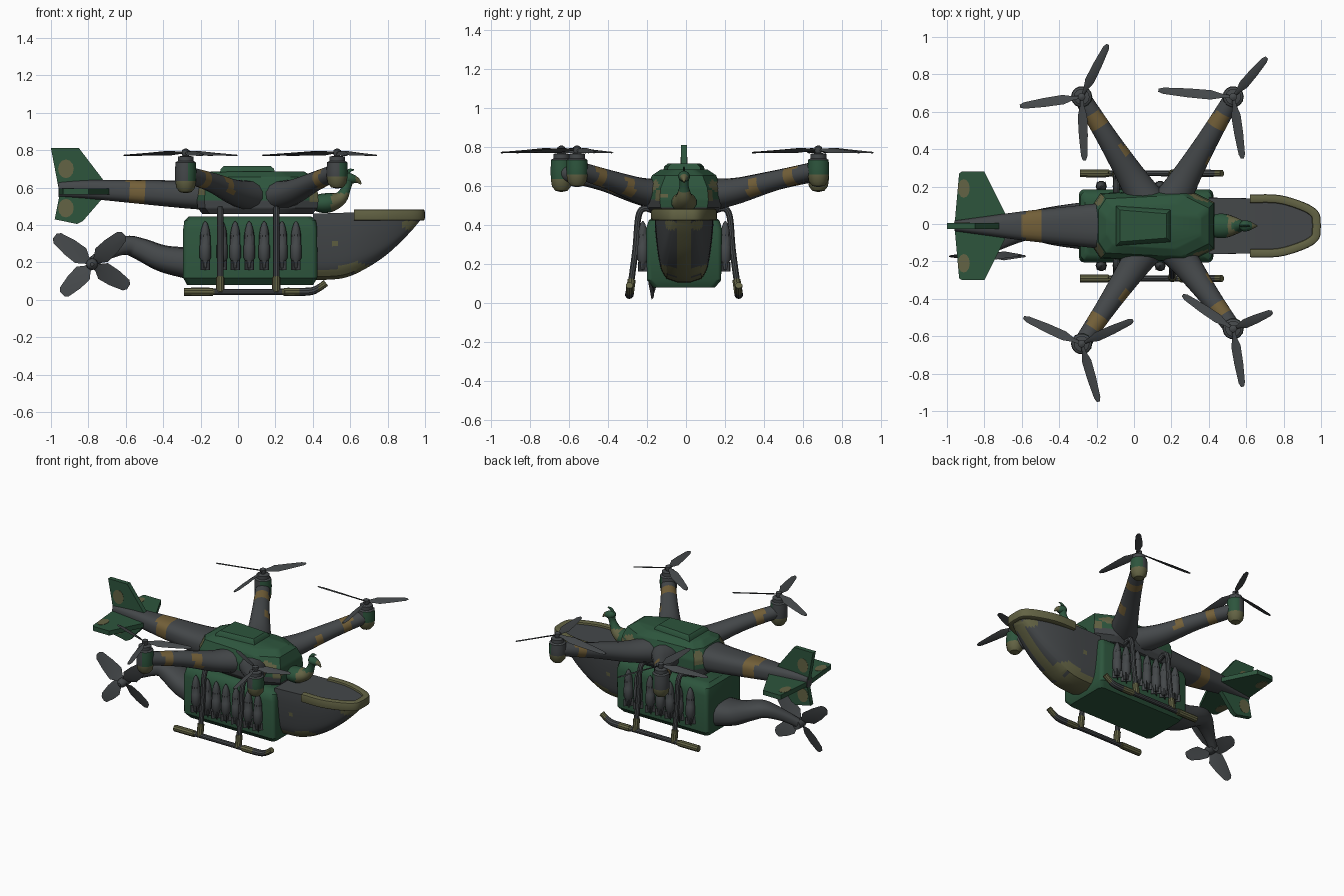
import bpy, bmesh, math
from mathutils import Vector as V, Matrix

if "Cube" in bpy.data.objects:
    bpy.data.objects.remove(bpy.data.objects["Cube"])

# palette: 0 grey, 1 green, 2 olive, 3 tan
MATS = []
for nm, c in (("dark_grey", (.058, .064, .068)), ("forest_green", (.026, .09, .046)),
              ("olive", (.125, .125, .058)), ("tan", (.17, .115, .04))):
    m = bpy.data.materials.new(nm)
    m.diffuse_color = (*c, 1)
    m.use_nodes = True
    m.node_tree.nodes["Principled BSDF"].inputs["Base Color"].default_value = m.diffuse_color
    MATS.append(m)
Y0 = -0.01  # centre line of the craft


def finish(name, bm, rule=0, angle=35):
    bmesh.ops.recalc_face_normals(bm, faces=bm.faces)
    me = bpy.data.meshes.new(name)
    bm.to_mesh(me)
    bm.free()
    for m in MATS:
        me.materials.append(m)
    for p in me.polygons:
        p.material_index = rule(p.center, p.normal) if callable(rule) else rule
    me.shade_smooth()
    me.set_sharp_from_angle(angle=math.radians(angle))
    ob = bpy.data.objects.new(name, me)
    bpy.context.collection.objects.link(ob)
    return ob


def stack(bm, rings):
    rs = [[bm.verts.new(p) for p in r] for r in rings]
    n = len(rs[0])
    for a, b in zip(rs, rs[1:]):
        for i in range(n):
            bm.faces.new((a[i], a[(i + 1) % n], b[(i + 1) % n], b[i]))
    bm.faces.new(rs[0])
    bm.faces.new(rs[-1])


def spline(pts, sub):
    pts = [V(p) for p in pts]
    ext = [pts[0]] + pts + [pts[-1]]
    out = []
    for i in range(len(pts) - 1):
        a, b, c, d = ext[i:i + 4]
        for k in range(sub):
            t = k / sub
            out.append(b + (c - a) * (t / 2) + (a * 2 - b * 5 + c * 4 - d) * (t * t / 2)
                       + (b * 3 - a - c * 3 + d) * (t ** 3 / 2))
    return out + [pts[-1]]


def tube(name, pts, rule=0, n=14, sub=5, power=2, up=(0, 0, 1)):
    # each point: x, y, z, half width, half height
    s = spline(pts, sub)
    pos = [V(p[:3]) for p in s]
    rings = []
    for i, p in enumerate(s):
        d = (pos[min(i + 1, len(s) - 1)] - pos[max(i - 1, 0)]).normalized()
        side = d.cross(V(up)).normalized()
        top = side.cross(d)
        ring = []
        for k in range(n):
            a = 2 * math.pi * (k + .5) / n
            c, e = math.cos(a), math.sin(a)
            ring.append(pos[i] + side * (math.copysign(abs(c) ** (2 / power), c) * p[3])
                        + top * (math.copysign(abs(e) ** (2 / power), e) * p[4]))
        rings.append(ring)
    bm = bmesh.new()
    stack(bm, rings)
    return finish(name, bm, rule)


def lathe(name, x, y, prof, rule=0, n=14):
    bm = bmesh.new()
    stack(bm, [[(x + r * math.cos(2 * math.pi * k / n), y + r * math.sin(2 * math.pi * k / n), z)
                for k in range(n)] for r, z in prof])
    return finish(name, bm, rule)


def plate(name, pts, thick, mat):
    bm = bmesh.new()
    t = V(thick)
    stack(bm, [[V(p) - t for p in pts], [V(p) + t for p in pts]])
    return finish(name, bm, mat)


def rotor(name, hub, tips, axis, chord):
    bm = bmesh.new()
    hub, axis = V(hub), V(axis)
    for tip in tips:
        d = V(tip) - hub
        side = axis.cross(d).normalized()
        rings = []
        for f, w, tw in ((.03, .35, 35), (.15, .5, 35), (.3, 1, 26), (.6, .9, 18), (.93, .62, 12), (1, .3, 10)):
            c = side * math.cos(math.radians(tw)) + axis * math.sin(math.radians(tw))
            u = c.cross(d).normalized() * .004
            c = c * (w * chord / 2)
            p = hub + d * f
            rings.append([p - c, p + u, p + c, p - u])
        stack(bm, rings)
    finish(name, bm, 0, 30)


def inside(p, spots):
    return any(((p.x - x) / a) ** 2 + ((p.z - z) / b) ** 2 < 1 for x, z, a, b in spots)


# upper fuselage: stacked eight-sided outlines, grey belly and green canopy
def outline(z, i):
    x0, x1, w, c = -.22 + i, .43 - i, .195 - i, .07
    return [(x0, -w + c + .01, z), (x0 + .04, -w + .02, z), (x1 - .14, -w, z), (x1, -w + c, z),
            (x1, w - c, z), (x1 - .14, w, z), (x0 + .04, w - .02, z), (x0, w - c - .01, z)]


bm = bmesh.new()
stack(bm, [[(x, y + Y0, zz) for x, y, zz in outline(z, i)] for z, i in
           ((.458, .03), (.49, .005), (.53, 0), (.59, .005), (.655, .03), (.685, .075))])
bmesh.ops.subdivide_edges(bm, edges=bm.edges[:], cuts=5, use_grid_fill=True)
spots = [(-.19, .6, .05, .045), (.33, .6, .06, .03), (.4, .55, .03, .03)]
finish("upper_fuselage", bm, lambda c, n: (2 if inside(c, spots) and abs(c.y) > .1 else
       1 if c.z > .53 or n.x > .9 else 0))
bm = bmesh.new()
stack(bm, [[(x, y + Y0, z) for x, y in ((-.1 + i, -.11 + i), (.2 - i, -.09 + i), (.2 - i, .09 - i), (-.1 + i, .11 - i))]
           for z, i in ((.67, 0), (.7, .008), (.715, .025))])
finish("roof_hatch", bm, 1)

# upper tail boom with a tan band
tube("upper_tail_boom", [(-.12, Y0, .565, .13, .09), (-.3, Y0, .565, .11, .075), (-.58, Y0, .58, .08, .062),
                         (-.8, Y0, .59, .05, .05), (-.96, Y0, .59, .028, .04)],
     lambda c, n: 3 if -.59 < c.x < -.5 else 0, sub=10, power=2.8, n=20)

# tail fins with olive patches
Z = (0, .016, 0)
plate("tail_fin_upper", [(-1, Y0, .81), (-.85, Y0, .81), (-.72, Y0, .64), (-.74, Y0, .59), (-.96, Y0, .6)], Z, 1)
plate("tail_fin_lower", [(-.95, Y0, .58), (-.7, Y0, .57), (-.83, Y0, .42), (-.86, Y0, .405), (-.98, Y0, .43)], Z, 1)
for s in (1, -1):
    plate("tailplane", [(-.96, Y0, .58), (-.935, Y0 + s * .28, .58), (-.92, Y0 + s * .29, .58),
                        (-.8, Y0 + s * .29, .58), (-.69, Y0 + s * .07, .58), (-.67, Y0, .58)], (0, 0, .016), 1)
    plate("tailplane_patch", [(-.91 + .032 * math.cos(k * .524), Y0 + s * .2 + .05 * math.sin(k * .524), .58)
                              for k in range(12)], (0, 0, .0175), 2)
for z in (.7, .49):
    plate("fin_patch", [(-.92 + .042 * math.cos(k * .524), Y0, z + .05 * math.sin(k * .524))
                        for k in range(12)], (0, .0175, 0), 2)

# four arms, motors and rotors; each: hub, arm root x, motor drop, blade tips
ARMS = [((-.28, .68), .07, 0, ((-.14, .96), (-.61, .63), (-.265, .34))),
        ((.53, .68), .2, .025, ((.71, .89), (.13, .715), (.58, .35))),
        ((-.28, -.64), .07, 0, ((-.005, -.515), (-.59, -.5), (-.19, -.95))),
        ((.53, -.56), .21, .025, ((.74, -.47), (.26, -.38), (.58, -.87)))]
for (x, y), rx, dz, tips in ARMS:
    s = math.copysign(1, y)
    a, b = V((rx, s * .12)), V((x, y))
    q = [a.lerp(b, t) for t in (0, .25, .6, .97)]
    dirn = (b - a).normalized()

    def band(c, n, a=a, b=b, d=dirn):
        t = (V(c[:2]) - a).dot(d) / (b - a).length
        return 3 if .72 < t < .82 or (.4 < t < .5 and n.x > .5) else 0

    tube("rotor_arm", [(*q[0], .555, .1, .085), (*q[1], .575, .078, .068),
                       (*q[2], .628, .058, .052), (*q[3], .668 + dz / 2, .047, .045)], band, sub=10)
    prof = [(.006, .57 + dz), (.032, .576 + dz), (.05, .598 + dz), (.056, .635 + dz), (.057, .69), (.054, .735),
            (.042, .742), (.042, .765), (.016, .77), (.02, .78), (.02, .8), (.006, .808)]
    lathe("motor", x, y, prof, lambda c, n, z0=.63 + dz: 2 if c.z < z0 else
          1 if c.z < .735 and n.x > .25 else 0)
    rotor("rotor", (x, y, .788), [(*t, .772) for t in tips], (0, 0, 1), .056)

# lower cabin
bm = bmesh.new()
stack(bm, [[(.065 + sx * (.358 - i), Y0 + sy * (.195 - j), z) for sx, sy in
            ((-1, -1), (1, -1), (1, 1), (-1, 1))] for z, i, j in
           ((.08, .02, .035), (.115, 0, .005), (.38, 0, 0), (.425, .008, .015), (.445, .03, .04))])
vert = [e for e in bm.edges if abs(e.verts[0].co.z - e.verts[1].co.z) > .005]
bmesh.ops.bevel(bm, geom=vert, offset=.025, segments=3, affect='EDGES', profile=.5)
finish("cabin", bm, 1)

# boat-shaped nose with an olive keel strip and patches
rings = []
for x, zt, zb, w in spline([(.4, .46, .105, .15), (.56, .465, .115, .148), (.68, .468, .165, .142),
                            (.8, .468, .245, .122), (.91, .468, .35, .09), (.975, .468, .425, .055)], 6):
    half = spline([(1, 0), (1, .2), (.93, .5), (.8, .8), (.6, .95)], 4)
    ring = [(h[0] * w, zt + (zb - zt) * h[1]) for h in half] + [(.036, zb)]
    rings.append([(x, Y0 + y, z) for y, z in ring] + [(x, Y0 - y, z) for y, z in reversed(ring)])
bm = bmesh.new()
stack(bm, rings)
nose_spots = [(.5, .12, .12, .045), (.62, .17, .08, .03), (.52, .29, .04, .012), (.92, .4, .05, .025)]
finish("nose", bm, lambda c, n: 2 if (abs(c.y - Y0) < .01 and c.z < .45) or
       (inside(c, nose_spots) and abs(n.z) < .95) else 0)
rim = [(.62, .145), (.77, .143), (.9, .105), (.965, .065), (.975, .02)]
tube("nose_rim", [(x, Y0 + y, .453, .023, .031) for x, y in rim]
     + [(x, Y0 - y, .453, .023, .031) for x, y in reversed(rim)], 2, power=5, n=12)

# lower tail boom, bending to the side propeller
tube("lower_tail_boom", [(-.26, Y0, .195, .13, .085), (-.4, Y0, .22, .11, .072), (-.52, Y0, .27, .085, .06),
                         (-.6, -.03, .29, .065, .05), (-.7, -.09, .25, .04, .035), (-.78, -.14, .2, .025, .028)],
     0, power=2.6)
tube("tail_hub", [(-.78, -.12, .19, .03, .03), (-.78, -.19, .19, .03, .03), (-.78, -.215, .19, .01, .01)], 0)
rotor("tail_propeller", (-.78, -.17, .19), [(-.98, -.17, .34), (-.61, -.17, .35), (-.585, -.17, .07),
                                            (-.94, -.17, .03)], (0, 1, 0), .11)

# landing gear: struts, sockets and skids
for s in (1, -1):
    for x in (-.095, .205):
        tube("skid_strut", [(x, Y0 + s * y, z, .017, .017) for y, z in
                            ((.15, .47), (.205, .485), (.235, .44), (.25, .27), (.28, .05))],
             lambda c, n: 2 if c.z < .12 else 0, up=(1, 0, 0), n=10)
        tube("strut_socket", [(x, Y0 + s * .269, .12, .022, .022), (x, Y0 + s * .28, .04, .022, .022)],
             2, up=(1, 0, 0), n=10, sub=1)
    tube("skid", [(x, Y0 + s * .281, z, r, r) for x, z, r in
                  ((-.29, .042, .022), (-.14, .042, .022), (-.125, .042, .017), (.235, .042, .017),
                   (.25, .042, .022), (.38, .044, .021), (.43, .062, .019), (.47, .09, .019))],
         lambda c, n: 2 if c.x < -.13 or .24 < c.x < .34 or c.x > .43 else 0, n=10)

# rockets along both cabin sides, one mesh shared by all
bm = bmesh.new()
stack(bm, [[(r * math.cos(k * math.pi / 5), r * math.sin(k * math.pi / 5), z) for k in range(10)] for r, z in
           ((.016, .17), (.02, .2), (.022, .21), (.03, .225), (.03, .29), (.027, .295), (.027, .345),
            (.021, .38), (.012, .408), (.003, .42))])
for k in range(4):
    bmesh.ops.create_cube(bm, size=1, matrix=Matrix.Rotation(k * math.pi / 2 + .78, 4, 'Z')
                          @ Matrix.Translation((.018, 0, .185)) @ Matrix.Diagonal((.03, .006, .05, 1)))
rocket = finish("rocket", bm, 0)
spots = [(x, s) for s in (1, -1) for x in (-.175, -.085, -.015, .06, .14, .235, .31)]
for i, (x, s) in enumerate(spots):
    ob = rocket if i == 0 else rocket.copy()
    ob.location = (x, Y0 + s * .212, 0)
    if i:
        bpy.context.collection.objects.link(ob)
    for z in (.26, .33):
        plate("rocket_clip", [(x - .012, Y0 + s * .17, z), (x + .012, Y0 + s * .17, z),
                              (x + .012, Y0 + s * .2, z), (x - .012, Y0 + s * .2, z)], (0, 0, .008), 0)

# bird-shaped figurehead above the nose
tube("figurehead_body", [(.39, Y0, .51, .03, .025), (.43, Y0, .515, .062, .048), (.49, Y0, .52, .065, .052),
                         (.55, Y0, .545, .042, .036), (.58, Y0, .6, .024, .024), (.59, Y0, .635, .026, .026)],
     lambda c, n: 2 if c.x > .5 and c.z < .57 else 1)
tube("figurehead_head", [(.565, Y0, .645, .012, .012), (.585, Y0, .65, .03, .028), (.615, Y0, .645, .026, .024),
                         (.64, Y0, .637, .013, .014), (.658, Y0, .618, .003, .004)],
     lambda c, n: 2 if c.x > .63 else 1)
tube("figurehead_crest", [(.575, Y0, .665, .006, .014), (.595, Y0, .69, .006, .011), (.62, Y0, .695, .003, .003)], 1, n=8)
